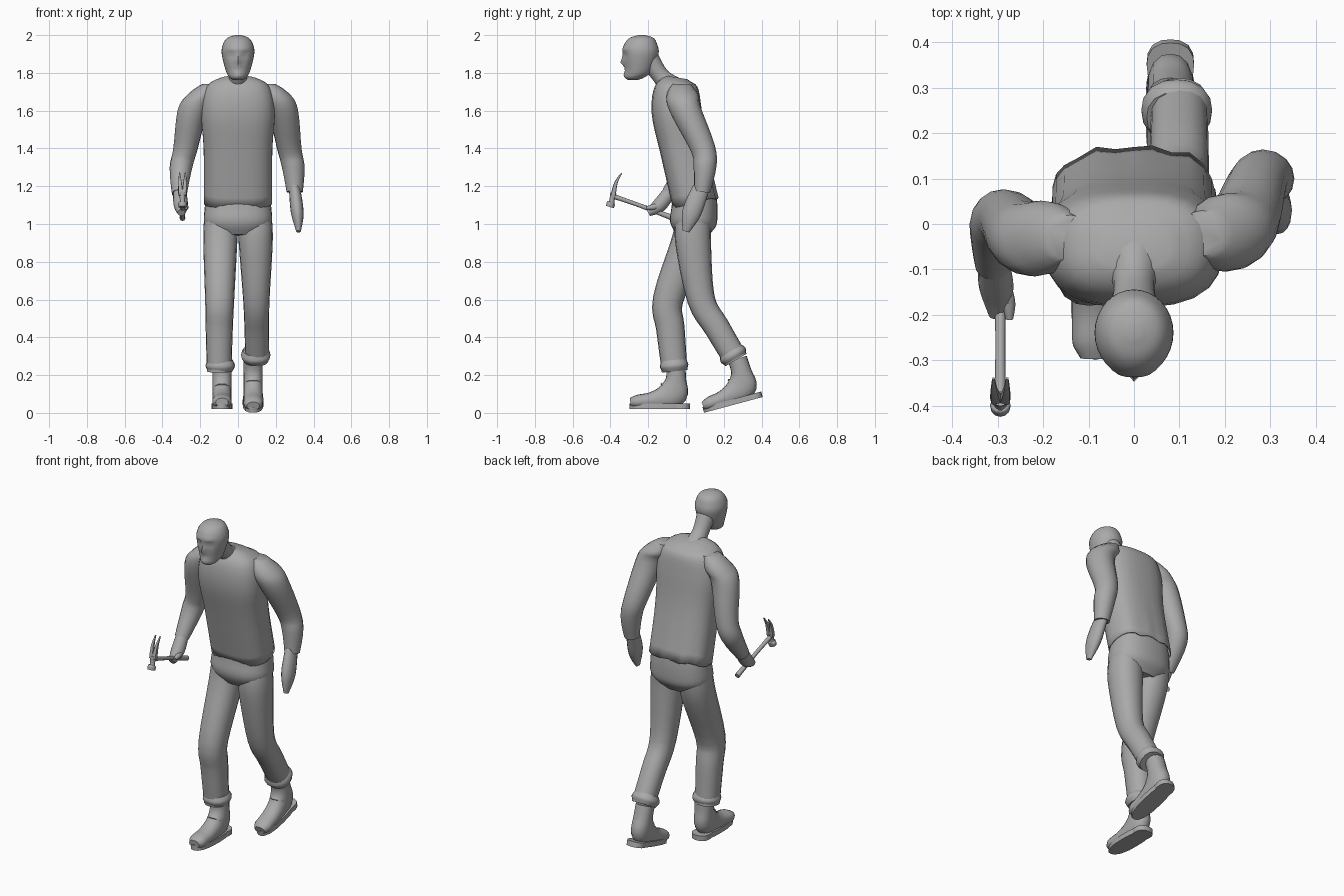
import bpy, bmesh
from math import sin, cos, pi, exp, radians
from mathutils import Matrix, Vector
from mathutils.geometry import interpolate_bezier

cube = bpy.data.objects.get("Cube")
if cube:
    bpy.data.objects.remove(cube, do_unlink=True)

GREY = (0.4, 0.4, 0.4, 1)
grey = bpy.data.materials.new("plain grey")
grey.use_nodes = True
grey.diffuse_color = GREY
grey.node_tree.nodes["Principled BSDF"].inputs["Base Color"].default_value = GREY


def smooth_path(points, steps):
    """Pass a curve through the (y, z, radius) points."""
    points = [Vector(p) for p in points]
    last = len(points) - 1
    curve = [points[0]]
    for i in range(last):
        start, end = points[i], points[i + 1]
        before, after = points[max(i - 1, 0)], points[min(i + 2, last)]
        curve += interpolate_bezier(start, start + (end - before) / 6,
                                    end - (after - start) / 6, end, steps)[1:]
    return curve


def loft(name, points, x_start=0, x_end=None, sides=16, power=2, depth=1, steps=5,
         width=None, flat=False, open_start=False, deform=None, matrix=None):
    """Skin rounded cross-sections along a path of (y, z, radius) points."""
    x_end = x_start if x_end is None else x_end
    curve = smooth_path(points, steps)
    last = len(curve) - 1
    bm = bmesh.new()
    loops = []
    for i, (y, z, radius) in enumerate(curve):
        x = x_start + (x_end - x_start) * sin(pi / 2 * i / last)
        along = (curve[min(i + 1, last)] - curve[max(i - 1, 0)]).xy.normalized()
        if flat:
            along = Vector((0, 1))
        half_width = min(width, radius * 1.5) if width else radius
        loop = []
        for k in range(sides):
            c, s = cos(2 * pi * k / sides), sin(2 * pi * k / sides)
            r = (abs(c) ** power + abs(s) ** power) ** (-1 / power)
            v = radius * depth * r * s
            loop.append(bm.verts.new((x + half_width * r * c, y + v * along.y, z - v * along.x)))
        loops.append(loop)
    for lower, upper in zip(loops, loops[1:]):
        for k in range(sides):
            bm.faces.new((lower[k - 1], lower[k], upper[k], upper[k - 1]))
    if not open_start:
        bm.faces.new(loops[0])
    bm.faces.new(loops[-1])
    if deform:
        for vert in bm.verts:
            deform(vert.co)
    if matrix:
        bm.transform(matrix)
    bmesh.ops.recalc_face_normals(bm, faces=bm.faces)
    mesh = bpy.data.meshes.new(name)
    bm.to_mesh(mesh)
    bm.free()
    mesh.materials.append(grey)
    obj = bpy.data.objects.new(name, mesh)
    bpy.context.collection.objects.link(obj)
    bpy.ops.object.select_all(action='DESELECT')
    obj.select_set(True)
    bpy.context.view_layer.objects.active = obj
    bpy.ops.object.shade_smooth_by_angle(angle=radians(45))
    return obj


# Shirt with a loose, creased hem at the back
def creases(co):
    looseness = max(0, min(1, (1.4 - co.z) * 3))
    if co.y > 0.03:
        co.y += 0.008 * looseness * sin(co.x * 60)
        co.z += 0.012 * looseness ** 3 * sin(co.x * 45 + 1)


shirt = loft("shirt", [(.05, 1.11, .18), (-.015, 1.4, .182), (-.05, 1.6, .195),
                       (-.05, 1.73, .165), (-.045, 1.775, .08)],
             sides=28, power=2.7, depth=.68, open_start=True, deform=creases)
shell = shirt.modifiers.new("cloth", 'SOLIDIFY')
shell.thickness = 0.006

# Arms from shoulder to cuff: the left swings back, the right reaches forward
loft("left_arm", [(-.02, 1.74, .05), (-.02, 1.68, .085), (0, 1.6, .08),
                  (.09, 1.4, .065), (.1, 1.3, .06), (.085, 1.17, .043)], .15, .3)
loft("right_arm", [(-.03, 1.74, .05), (-.03, 1.68, .08), (-.03, 1.6, .08),
                   (.01, 1.4, .065), (0, 1.3, .06), (-.09, 1.16, .04)], -.14, -.31)

# Hands
loft("left_hand", [(.08, 1.19, .03), (.03, 1.06, .034), (0, .96, .012)],
     .298, .32, depth=1.5)
loft("right_hand", [(-.08, 1.18, .034), (-.14, 1.1, .038), (-.2, 1.06, .02)], -.31, -.3)
loft("right_thumb", [(-.13, 1.1, .012), (-.17, 1.09, .016), (-.21, 1.085, .008)],
     -.285, -.274, sides=8)

# Neck and head
loft("neck", [(-.07, 1.72, .065), (-.135, 1.785, .046), (-.2, 1.88, .055)])


def push(co, x, z, amount, wide, tall):
    co.y -= amount * exp(-((abs(co.x) - x) / wide) ** 2 - ((co.z - z) / tall) ** 2)


def face(co):
    if co.y < -.25:
        push(co, x=.036, z=1.893, amount=-.018, wide=.017, tall=.012)  # eye sockets
        push(co, x=.03, z=1.925, amount=.006, wide=.03, tall=.01)  # brows
        push(co, x=0, z=1.858, amount=.02, wide=.011, tall=.02)  # nose
        push(co, x=0, z=1.822, amount=-.007, wide=.03, tall=.006)  # mouth
        push(co, x=0, z=1.79, amount=.01, wide=.03, tall=.02)  # chin


loft("head", [(-.28, 1.762, .022), (-.27, 1.776, .045), (-.25, 1.81, .064),
              (-.24, 1.9, .086), (-.24, 1.95, .08), (-.235, 1.985, .057),
              (-.235, 2, .016)],
     sides=32, depth=1.1, flat=True, deform=face)

# Trousers: hips, then two striding legs with turned-up cuffs
loft("hips", [(.045, 1.17, .165), (.045, 1.08, .177), (.038, 1, .177), (.035, .94, .12)],
     sides=24, power=2.4, depth=.69)
legs = {
    "left": (.1, [(.04, 1.02, .09), (.038, .9, .09), (.08, .6, .07),
                  (.165, .45, .065), (.265, .28, .062)]),
    "right": (-.1, [(.04, 1.02, .09), (.015, .9, .09), (-.095, .6, .077),
                    (-.083, .45, .072), (-.06, .22, .065)])}
for side, (x, path) in legs.items():
    loft(side + "_leg", path, x * .9, x, power=2.3, depth=1.05)
    ankle, shin = Vector(path[-1]).xy, Vector(path[-2]).xy
    lift = (shin - ankle).normalized() * .03
    loft(side + "_cuff", [(*(ankle + lift * k), r) for k, r in enumerate((.064, .078, .066))],
         x * .94, power=2.3, depth=.97)

# Boots: the right is planted, the trailing left is pitched onto its toe
planted = Matrix.Translation((-.085, 0, 0))
pitched = Matrix.Translation((.08, .39, .059)) @ Matrix.Rotation(radians(15), 4, 'X')
for side, place in (("right", planted), ("left", pitched)):
    loft(side + "_boot", [(-.055, .25, .052), (-.053, .18, .054), (-.068, .11, .08),
                          (-.12, .08, .062), (-.19, .066, .042), (-.255, .06, .036),
                          (-.295, .056, .022)], power=2.3, width=.051, matrix=place)
    for part, y, width, depth in (("_sole", -.14, .055, 2.9), ("_heel", -.03, .052, 1)):
        loft(side + part, [(y, .02, width), (y, .05, width)],
             power=2.5, depth=depth, flat=True, matrix=place)

# Claw hammer
hammer_x = -.294
loft("hammer_handle", [(-.065, 1.03, .015), (-.25, 1.1, .011), (-.395, 1.15, .013)],
     hammer_x, sides=8)
loft("hammer_face", [(-.403, 1.09, .022), (-.397, 1.11, .022), (-.393, 1.12, .014),
                     (-.384, 1.165, .017)], hammer_x, sides=12)
for side, way in (("left", 1), ("right", -1)):
    loft(side + "_claw", [(-.386, 1.15, .014), (-.37, 1.22, .009), (-.34, 1.27, .003)],
         hammer_x + way * .008, hammer_x + way * .015, sides=8, power=3)
